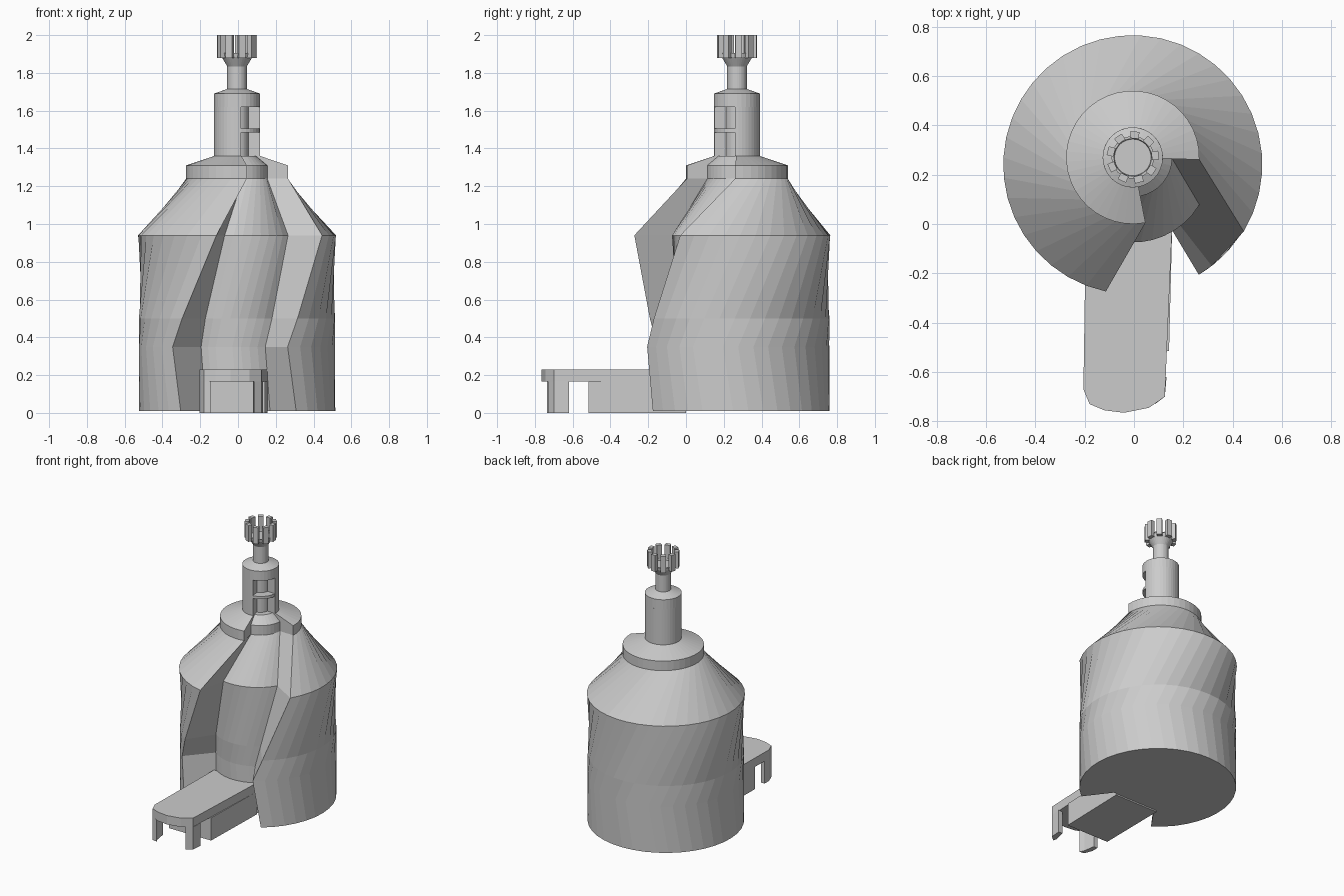
import bpy, bmesh
from math import sin, cos, radians, pi
from mathutils import Matrix

cube = bpy.data.objects.get("Cube")
if cube:
    bpy.data.objects.remove(cube, do_unlink=True)

grey = bpy.data.materials.new("plain grey")
grey.use_nodes = True
tone = (0.6, 0.6, 0.6, 1)
grey.diffuse_color = tone
grey.node_tree.nodes["Principled BSDF"].inputs["Base Color"].default_value = tone

CX, CY = -0.005, 0.27      # axis of the spire


def finish(name, bm):
    bmesh.ops.recalc_face_normals(bm, faces=bm.faces)
    mesh = bpy.data.meshes.new(name)
    bm.to_mesh(mesh)
    bm.free()
    mesh.materials.append(grey)
    obj = bpy.data.objects.new(name, mesh)
    bpy.context.collection.objects.link(obj)
    return obj


def loft(name, rings):
    """Skin a stack of equal-length point rings and close both ends."""
    bm = bmesh.new()
    rows = [[bm.verts.new(p) for p in ring] for ring in rings]
    n = len(rows[0])
    for low, high in zip(rows, rows[1:]):
        for i in range(n):
            j = (i + 1) % n
            bm.faces.new((low[i], low[j], high[j], high[i]))
    bm.faces.new(rows[0][::-1])
    bm.faces.new(rows[-1])
    return finish(name, bm)


def arc(r, start, end, steps, z, cy=CY):
    return [(CX + r * cos(radians(start + (end - start) * i / steps)),
             cy + r * sin(radians(start + (end - start) * i / steps)), z)
            for i in range(steps + 1)]


def notched(z, outer, inner, left, right, cy=CY):
    """Disc section with a wedge removed down to an inner radius."""
    return (arc(outer, right, left + 360, 32, z, cy)
            + arc(inner, left, right, 8, z, cy))


def lathe(name, profile, sides=32):
    return loft(name, [arc(r, 0, 360, sides, z)[:-1] for r, z in profile])


def prism(name, outline, z0, z1):
    return loft(name, [[(x, y, z) for x, y in outline] for z in (z0, z1)])


# Twisted body with the open wedge
loft("twisted_body", [
    notched(0.01, 0.52, 0.29, -125, -53, 0.24),
    notched(0.35, 0.52, 0.29, -131, -59, 0.24),
    notched(0.50, 0.52, 0.30, -124, -52, 0.24),
    notched(0.94, 0.525, 0.315, -102, -31, 0.24),
    notched(1.24, 0.27, 0.16, -79, -2),
    notched(1.31, 0.27, 0.16, -79, -2),
    notched(1.36, 0.122, 0.10, -79, -2),
])

# Spire: slotted lower half, ring across the slot, solid upper half
loft("slotted_tower", [notched(z, 0.122, 0.06, -80, -5) for z in (1.36, 1.62)])
lathe("slot_ring", [(0.121, 1.485), (0.121, 1.505)])
lathe("spire_top", [
    (0.122, 1.62), (0.122, 1.69), (0.052, 1.715), (0.052, 1.835),
    (0.082, 1.885), (0.086, 1.905), (0.076, 1.905), (0.074, 1.89)])

# Crown teeth
bm = bmesh.new()
for k in range(9):
    m = (Matrix.Translation((CX, CY, 1.94))
         @ Matrix.Rotation(radians(85) + k * 2 * pi / 9, 4, 'Z')
         @ Matrix.Translation((0.091, 0, 0))
         @ Matrix.Diagonal((0.028, 0.036, 0.12, 1)))
    bmesh.ops.create_cube(bm, size=1, matrix=m)
finish("crown_teeth", bm)

# Projecting porch: roof slab, solid rear and two bracket legs
tip = [(-0.205, -0.67), (-0.18, -0.73), (-0.12, -0.755), (-0.04, -0.765),
       (0.06, -0.745), (0.125, -0.70)]
prism("porch_roof", [(0.155, 0.0), (-0.195, 0.0)] + tip, 0.165, 0.23)
prism("porch_base", [(0.155, 0.0), (-0.195, 0.0), (-0.2, -0.515),
                     (0.142, -0.515)], 0, 0.166)
prism("right_leg", [(-0.203, -0.62), (-0.203, -0.67), (-0.18, -0.73),
                    (-0.145, -0.735), (-0.16, -0.70), (-0.172, -0.62)], 0, 0.166)
prism("left_leg", [(0.132, -0.62), (0.125, -0.70), (0.085, -0.73),
                   (0.08, -0.70), (0.1, -0.62)], 0, 0.166)
